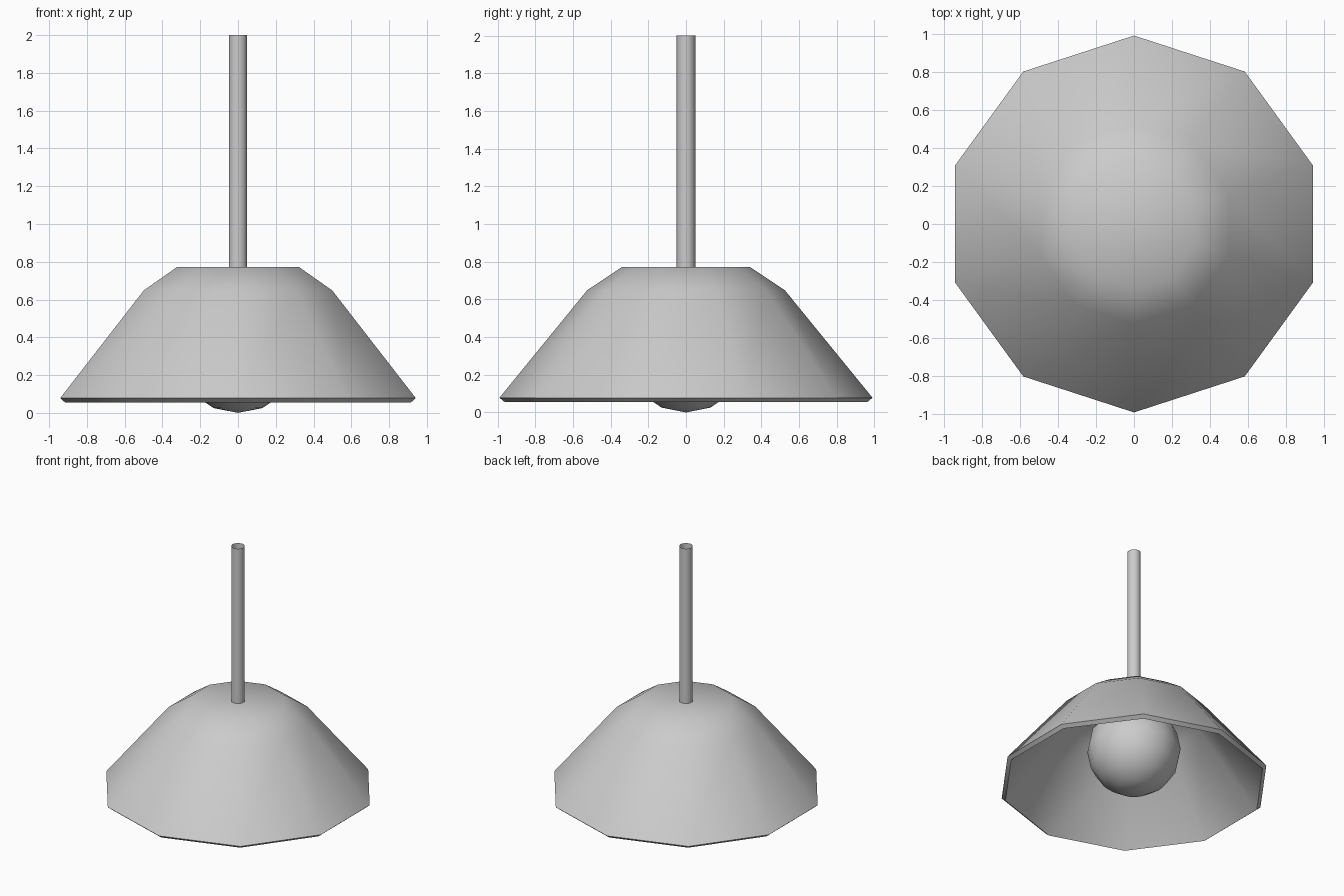
import bpy, bmesh, math

if "Cube" in bpy.data.objects:
    bpy.data.objects.remove(bpy.data.objects["Cube"])


def revolve(name, profile, sides, angle=40):
    """Turn an (r, z) profile around z; r = 0 gives a single pole vertex."""
    bm = bmesh.new()
    rings = []
    for r, z in profile:
        if r == 0:
            rings.append([bm.verts.new((0, 0, z))] * sides)
        else:
            rings.append([bm.verts.new((r * math.sin(2 * math.pi * i / sides),
                                        r * math.cos(2 * math.pi * i / sides), z))
                          for i in range(sides)])
    for a, b in zip(rings, rings[1:]):
        for i in range(sides):
            j = (i + 1) % sides
            quad = list(dict.fromkeys([a[i], b[i], b[j], a[j]]))
            bm.faces.new(quad)
    bmesh.ops.recalc_face_normals(bm, faces=bm.faces[:])
    mesh = bpy.data.meshes.new(name)
    bm.to_mesh(mesh)
    bm.free()
    obj = bpy.data.objects.new(name, mesh)
    bpy.context.collection.objects.link(obj)
    bpy.ops.object.select_all(action='DESELECT')
    obj.select_set(True)
    bpy.context.view_layer.objects.active = obj
    bpy.ops.object.shade_smooth_by_angle(angle=math.radians(angle))
    return obj


# ten-sided shade with wall thickness: outer skin, rim, inner skin
revolve("lamp_shade", [(0, 0.772), (0.34, 0.772), (0.525, 0.648), (0.99, 0.078),
                       (0.962, 0.055), (0.505, 0.617), (0.33, 0.737), (0, 0.737)], 10)

# open hanging tube
revolve("hanging_rod", [(0.05, 0.77), (0.05, 2.0)], 10)

# round bulb, its underside touching z = 0
R = 0.34
revolve("bulb", [(0 if k in (0, 8) else R * math.sin(math.pi * k / 8),
                  R - R * math.cos(math.pi * k / 8)) for k in range(9)], 16)
